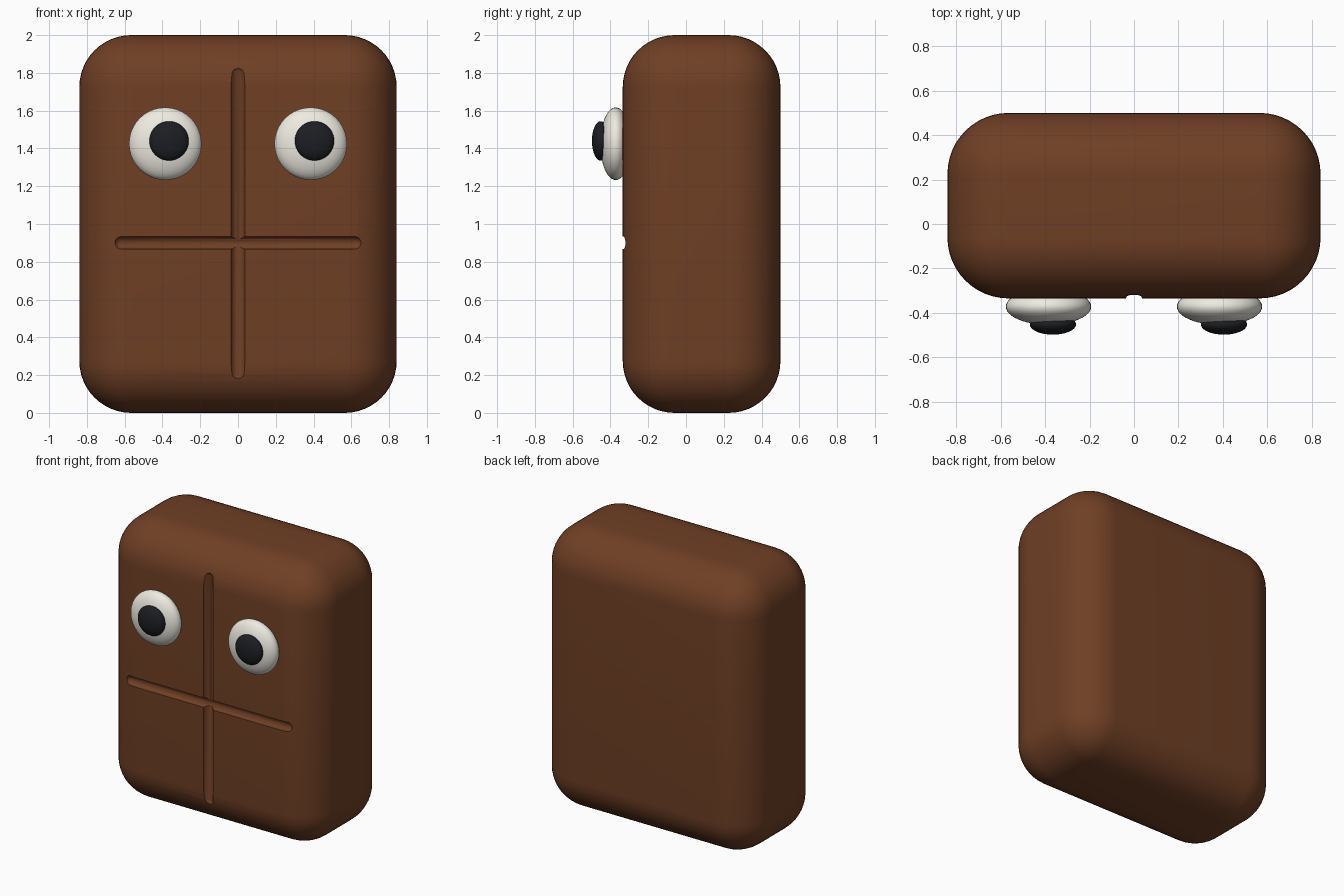
import bpy, bmesh
from mathutils import Matrix, Vector

if "Cube" in bpy.data.objects:
    bpy.data.objects.remove(bpy.data.objects["Cube"])

FRONT, BACK = -0.335, 0.50
HALF_W, HEIGHT, ROUND = 0.84, 2.0, 0.275


def material(name, color):
    m = bpy.data.materials.new(name)
    m.diffuse_color = (*color, 1)
    m.use_nodes = True
    m.node_tree.nodes["Principled BSDF"].inputs["Base Color"].default_value = m.diffuse_color
    return m


brown = material("brown", (0.16, 0.05, 0.018))
white = material("white", (0.85, 0.83, 0.75))
black = material("black", (0.012, 0.013, 0.016))


def finish(bm, name, mat):
    mesh = bpy.data.meshes.new(name)
    bm.to_mesh(mesh)
    bm.free()
    ob = bpy.data.objects.new(name, mesh)
    bpy.context.collection.objects.link(ob)
    mesh.materials.append(mat)
    return ob


def smooth(ob):
    bpy.ops.object.select_all(action='DESELECT')
    ob.select_set(True)
    bpy.context.view_layer.objects.active = ob
    bpy.ops.object.shade_smooth_by_angle(angle=0.6)


def ellipsoid(name, center, radii, mat):
    bm = bmesh.new()
    bmesh.ops.create_uvsphere(bm, u_segments=40, v_segments=24, radius=1)
    # pole faces the front
    bm.transform(Matrix.Translation(center) @ Matrix.Diagonal((*radii, 1))
                 @ Matrix.Rotation(1.5707963, 4, 'X'))
    smooth(finish(bm, name, mat))


def groove_cutter(name, start, end, radius):
    # capsule: a sphere split along its equator and stretched to length
    start, end = Vector(start), Vector(end)
    axis = end - start
    bm = bmesh.new()
    bmesh.ops.create_uvsphere(bm, u_segments=20, v_segments=11, radius=radius)
    for v in bm.verts:
        v.co.z += axis.length / 2 * (1 if v.co.z > 0 else -1)
    rot = Vector((0, 0, 1)).rotation_difference(axis).to_matrix().to_4x4()
    bm.transform(Matrix.Translation((start + end) / 2) @ rot)
    ob = finish(bm, name, brown)
    ob.hide_render = True
    ob.hide_set(True)
    return ob


# Rounded body block
bm = bmesh.new()
bmesh.ops.create_cube(bm, size=1)
bm.transform(Matrix.Translation((0, (FRONT + BACK) / 2, HEIGHT / 2))
             @ Matrix.Diagonal((2 * HALF_W, BACK - FRONT, HEIGHT, 1)))
bmesh.ops.bevel(bm, geom=bm.edges[:], offset=ROUND, segments=12,
                profile=0.5, affect='EDGES')
body = finish(bm, "body", brown)

# Crossing grooves pressed into the front
cutters = [
    groove_cutter("groove_cutter_vertical", (0, FRONT - 0.01, 0.21), (0, FRONT - 0.01, 1.80), 0.038),
    groove_cutter("groove_cutter_horizontal", (-0.62, FRONT, 0.90), (0.62, FRONT, 0.90), 0.034),
]
for c in cutters:
    mod = body.modifiers.new(c.name, 'BOOLEAN')
    mod.operation, mod.object, mod.solver = 'DIFFERENCE', c, 'EXACT'
bpy.context.view_layer.objects.active = body
for c in cutters:
    bpy.ops.object.modifier_apply(modifier=c.name)
    bpy.data.objects.remove(c)
smooth(body)

# Eyes, both pupils looking slightly to the same side
for side, s in (("left", -1), ("right", 1)):
    ellipsoid(f"{side}_eye", (s * 0.385, -0.372, 1.425), (0.192, 0.082, 0.192), white)
    ellipsoid(f"{side}_pupil", (s * 0.385 + 0.02, -0.452, 1.44), (0.104, 0.046, 0.104), black)
